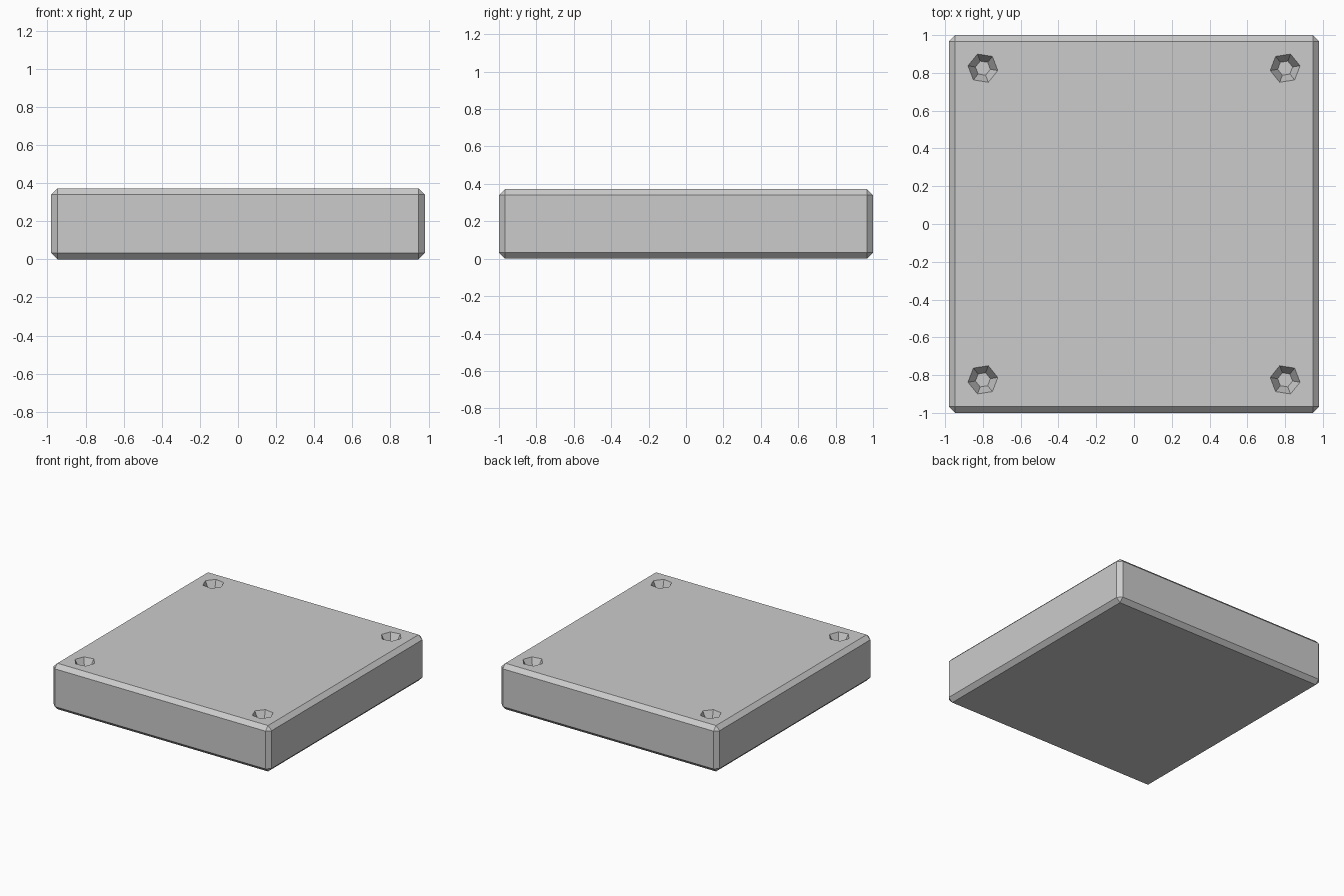
import bpy, bmesh
from math import radians
from mathutils import Matrix

if "Cube" in bpy.data.objects:
    bpy.data.objects.remove(bpy.data.objects["Cube"])

W, D, H, CH = 1.96, 2.0, 0.373, 0.033


def make_object(name, bm):
    mesh = bpy.data.meshes.new(name)
    bm.to_mesh(mesh)
    bm.free()
    obj = bpy.data.objects.new(name, mesh)
    bpy.context.collection.objects.link(obj)
    return obj


# Chamfered slab
bm = bmesh.new()
bmesh.ops.create_cube(bm, size=1, matrix=Matrix.Translation((0, 0, H / 2)) @ Matrix.Diagonal((W, D, H, 1)))
bmesh.ops.bevel(bm, geom=bm.edges[:], offset=CH, segments=1, affect='EDGES')
slab = make_object("slab", bm)

# Tapered six-sided sockets, mirrored to the four corners
bm = bmesh.new()
depth, above = 0.08, 0.04
for sx in (-1, 1):
    for sy in (-1, 1):
        place = (Matrix.Translation((sx * 0.80, sy * 0.825, H + (above - depth) / 2))
                 @ Matrix.Rotation(radians(9 * sx * sy), 4, 'Z')
                 @ Matrix.Rotation(radians(90), 4, 'Z'))
        ret = bmesh.ops.create_cone(bm, cap_ends=True, segments=6, radius1=0.04,
                                    radius2=0.10, depth=depth + above, matrix=place)
        # turn each cone so its corners point along x
        xs = [v for v in ret['verts']]
        a = max(xs, key=lambda v: v.co.x * sx)
        dx, dy = a.co.x - sx * 0.80, a.co.y - sy * 0.825
        if abs(dy) > 0.3 * abs(dx):
            bmesh.ops.rotate(bm, verts=xs, cent=(sx * 0.80, sy * 0.825, 0),
                             matrix=Matrix.Rotation(radians(30), 3, 'Z'))
cutter = make_object("socket_cutter", bm)
cutter.hide_render = True

# Cut the sockets into the slab
mod = slab.modifiers.new("sockets", 'BOOLEAN')
mod.operation = 'DIFFERENCE'
mod.solver = 'EXACT'
mod.object = cutter
bpy.context.view_layer.objects.active = slab
bpy.ops.object.modifier_apply(modifier=mod.name)
bpy.data.objects.remove(cutter)
